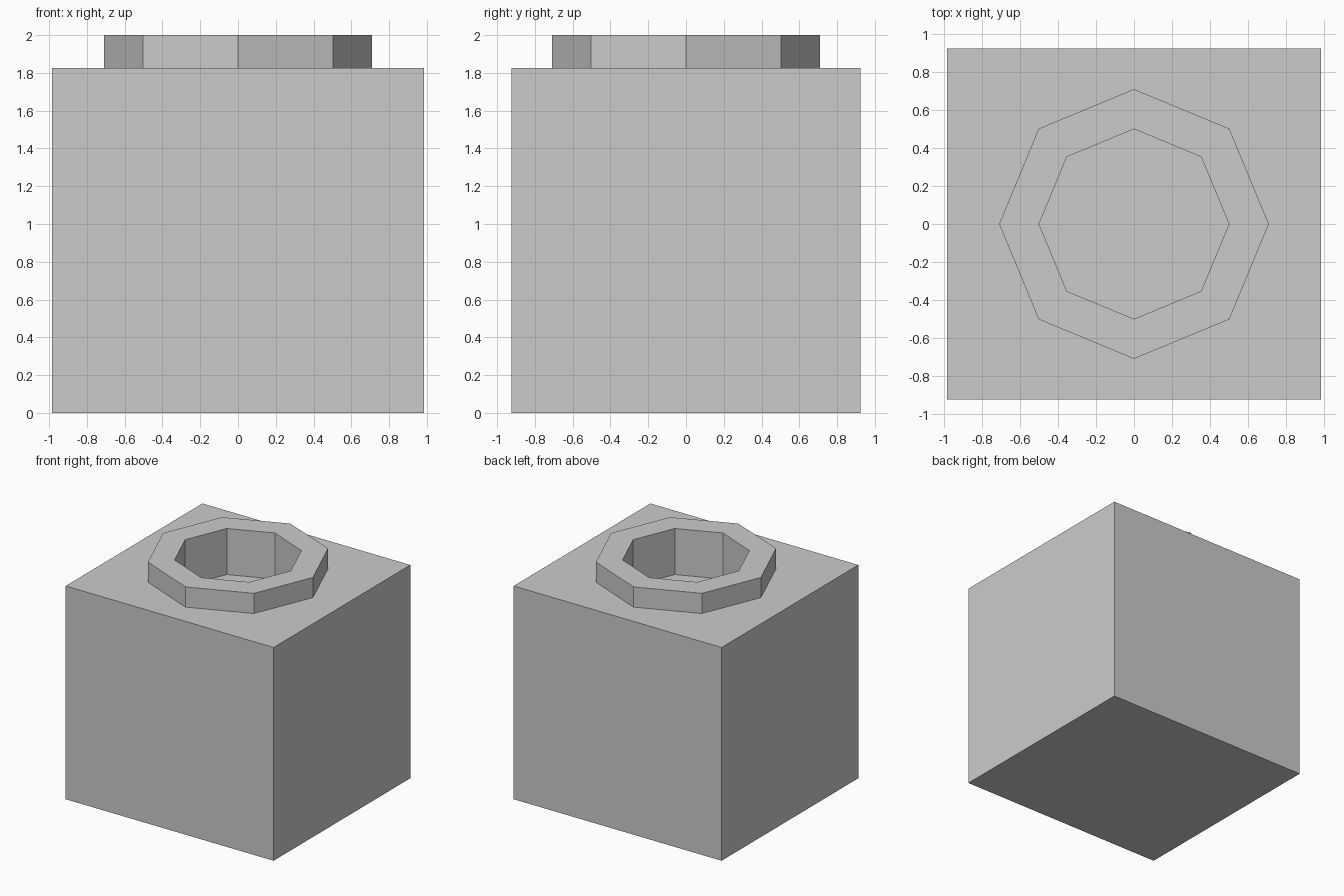
import bpy, bmesh
from math import cos, sin, pi

if "Cube" in bpy.data.objects:
    bpy.data.objects.remove(bpy.data.objects["Cube"])

HALF_X, HALF_Y = 0.985, 0.925
TOP, RIM, FLOOR = 1.827, 2.0, 1.605
SIDES = 8


def octagon(r, z):
    return [(r * cos(2 * pi * i / SIDES), r * sin(2 * pi * i / SIDES), z) for i in range(SIDES)]


def rectangle(z):
    # corners and edge midpoints, matched one to one with the octagon points
    return [(HALF_X * round(cos(2 * pi * i / SIDES) * 1.2),
             HALF_Y * round(sin(2 * pi * i / SIDES) * 1.2), z) for i in range(SIDES)]


# Block, raised collar and socket as one continuous stack of rings
sections = [
    rectangle(0), rectangle(TOP),               # block sides
    octagon(0.71, TOP), octagon(0.71, RIM),     # collar outside
    octagon(0.50, RIM), octagon(0.50, FLOOR),   # collar top and socket wall
]
bm = bmesh.new()
rings = [[bm.verts.new(p) for p in s] for s in sections]
for a, b in zip(rings, rings[1:]):
    for i in range(SIDES):
        j = (i + 1) % SIDES
        bm.faces.new((a[i], a[j], b[j], b[i]))
bm.faces.new(rings[0][::-1])    # underside
bm.faces.new(rings[-1])         # socket floor
bmesh.ops.recalc_face_normals(bm, faces=bm.faces)

mesh = bpy.data.meshes.new("block_with_collar")
bm.to_mesh(mesh)
bm.free()
bpy.context.collection.objects.link(bpy.data.objects.new("block_with_collar", mesh))
